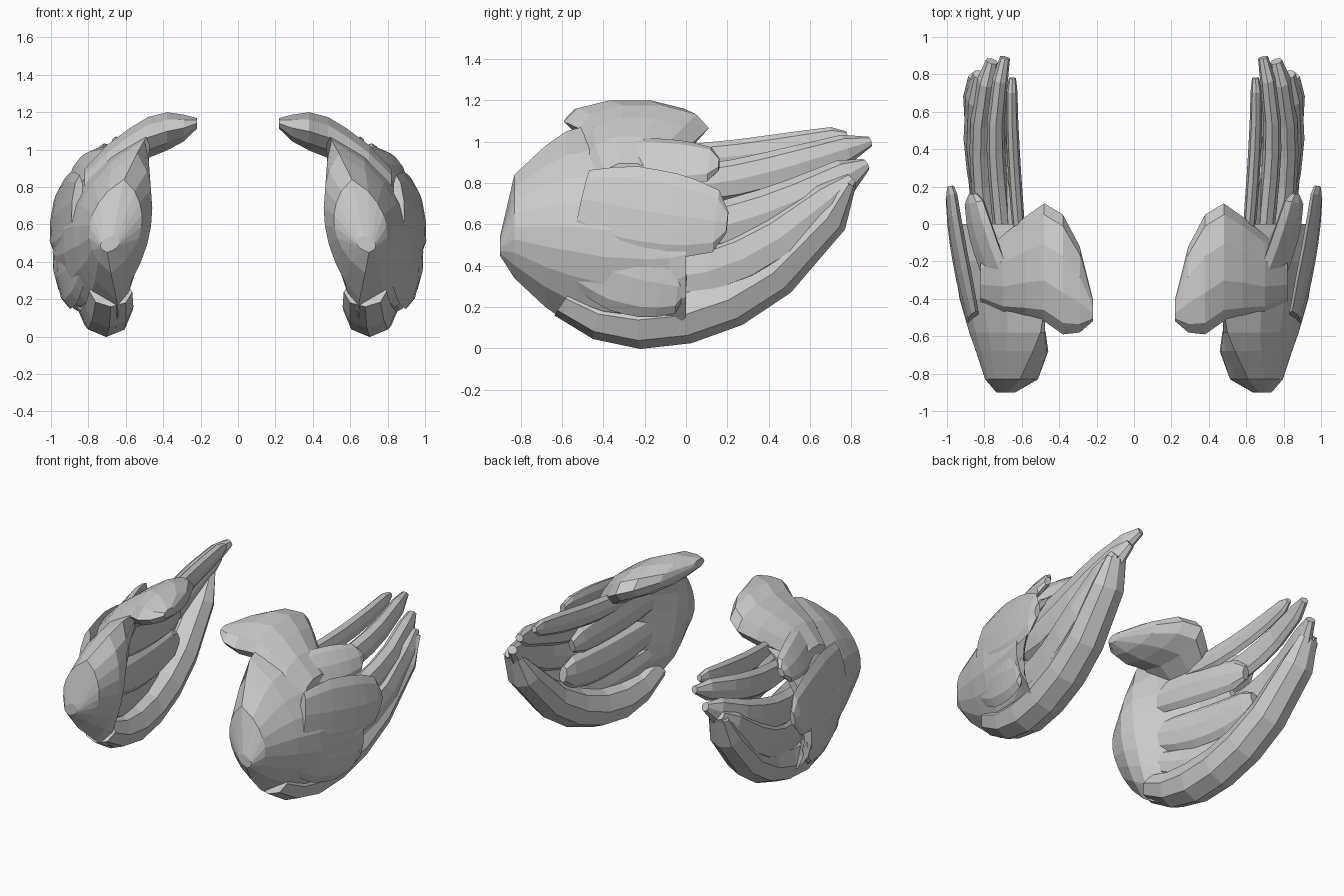
import bpy, bmesh, math
from mathutils import Vector

if "Cube" in bpy.data.objects:
    bpy.data.objects.remove(bpy.data.objects["Cube"])


def loft(name, rings):
    """Skin closed rings, cap both ends, mirror to the other side."""
    bm = bmesh.new()
    vs = [[bm.verts.new(p) for p in r] for r in rings]
    n = len(rings[0])
    for a, b in zip(vs, vs[1:]):
        for i in range(n):
            j = (i + 1) % n
            bm.faces.new((a[i], a[j], b[j], b[i]))
    bm.faces.new(vs[0])
    bm.faces.new(vs[-1])
    bmesh.ops.recalc_face_normals(bm, faces=bm.faces)
    me = bpy.data.meshes.new(name)
    bm.to_mesh(me)
    bm.free()
    ob = bpy.data.objects.new(name, me)
    bpy.context.collection.objects.link(ob)
    mod = ob.modifiers.new("mirror", 'MIRROR')
    mod.use_clip = False
    mod.use_mirror_merge = False
    return ob


def path_point(pts, t):
    """Smooth polynomial through evenly spaced points."""
    n = len(pts) - 1
    out = Vector((0, 0, 0))
    for i, p in enumerate(pts):
        k = 1.0
        for j in range(n + 1):
            if j != i:
                k *= (t * n - j) / (i - j)
        out += Vector(p) * k
    return out


def feather(name, pts, width, thick, tilt=0, round_tip=False):
    prof = [.7, .88, 1, 1, .98, .9, .72, .25]
    if round_tip:
        prof = [.6, .8, .93, 1, 1, .97, .8, .4]
    rings = []
    for i, k in enumerate(prof):
        t = i / (len(prof) - 1)
        if i == len(prof) - 2:
            t += .05
        c = path_point(pts, t)
        tan = (path_point(pts, t + .01) - path_point(pts, t - .01)).normalized()
        side = Vector((math.cos(tilt), 0, math.sin(tilt)))
        side = (side - tan * side.dot(tan)).normalized()
        up = side.cross(tan)
        ring = []
        for a in range(8):
            u = math.tau * a / 8
            ring.append(c + up * width * k * math.cos(u)
                        + side * thick * (.4 + .6 * k) * math.sin(u))
        rings.append(ring)
    return loft(name, rings)


# Wing shell: y, top z, top x, bottom z, bottom x, outer bulge, inner bulge
shell = [
    (-.90, .54, .67, .45, .70, .05, -.05),
    (-.83, .84, .61, .34, .68, .15, -.13),
    (-.68, .98, .54, .20, .65, .25, -.13),
    (-.58, 1.05, .50, .13, .64, .31, -.08),
    (-.40, 1.10, .47, .05, .65, .37, .06),
    (-.20, 1.10, .48, .03, .68, .38, .18),
    (-.08, 1.03, .52, .08, .76, .33, .20),
    (.00, .96, .62, .15, .88, .22, .15),
]
rings = []
N = 8
for y, zt, xt, zb, xb, bo, bi in shell:
    def at(t, b):
        return (xt + (xb - xt) * t + b * math.sin(math.pi * t) ** .7 if 0 < t < 1
                else xt + (xb - xt) * t, y, zt + (zb - zt) * t)
    rings.append([at(i / N, bo) for i in range(N + 1)]
                 + [at(i / N, bi) for i in range(N - 1, 0, -1)])
loft("wing_shell", rings)

# Shoulder crest on top: x, front y, back y, bottom z, top z
crest = [
    (.22, -.52, -.40, 1.11, 1.17),
    (.29, -.58, -.12, 1.04, 1.19),
    (.38, -.59, .05, .99, 1.205),
    (.48, -.52, .11, .95, 1.18),
    (.58, -.50, .04, .88, 1.12),
    (.70, -.48, -.06, .80, 1.03),
    (.82, -.42, -.14, .72, .90),
]
rings = []
for x, y0, y1, z0, z1 in crest:
    ring = []
    for a in range(10):
        u = math.tau * a / 10
        c, s = math.cos(u), math.sin(u)
        ring.append((x, (y0 + y1) / 2 + (y1 - y0) / 2 * c,
                     (z0 + z1) / 2 + (z1 - z0) / 2 * s))
    rings.append(ring)
loft("shoulder_crest", rings)

# Long flight feathers fanning backwards, bottom to top
flight = [
    ([(.68, -.58, .24), (.71, -.15, .14), (.76, .36, .32), (.81, .79, .80)], .14, .14),
    ([(.72, -.40, .40), (.78, .00, .35), (.85, .40, .50), (.83, .80, .82)], .13, .06),
    ([(.75, -.30, .60), (.80, .10, .58), (.82, .50, .70), (.76, .87, .89)], .12, .06),
    ([(.70, -.20, .80), (.72, .15, .80), (.74, .50, .88), (.69, .89, 1.00)], .10, .05),
    ([(.60, -.20, .92), (.63, .15, .92), (.65, .50, .97), (.65, .78, 1.03)], .08, .035),
]
for i, (pts, w, th) in enumerate(flight):
    feather(f"flight_feather_{i + 1}", pts, w, th)

# Short outer coverts overlapping the flight feathers
coverts = [
    ([(.68, -.40, .92), (.80, -.10, .90), (.86, .16, .89)], .13, .04, .5),
    ([(.86, -.50, .72), (.94, -.12, .65), (.98, .20, .61)], .21, .035, .1),
    ([(.84, -.50, .42), (.91, -.22, .34), (.94, .00, .30)], .19, .04, -.15),
]
for i, (pts, w, th, tilt) in enumerate(coverts):
    feather(f"outer_covert_{i + 1}", pts, w, th, tilt)

# Layered round-tipped feathers on the inner side
inner = [
    ([(.58, -.55, .82), (.62, -.15, .79), (.69, .30, .72)], .13, .045),
    ([(.60, -.60, .60), (.68, -.10, .50), (.73, .34, .52)], .14, .05),
    ([(.62, -.55, .40), (.72, -.15, .29), (.75, .18, .32)], .12, .05),
]
for i, (pts, w, th) in enumerate(inner):
    feather(f"inner_feather_{i + 1}", pts, w, th, 0, True)
